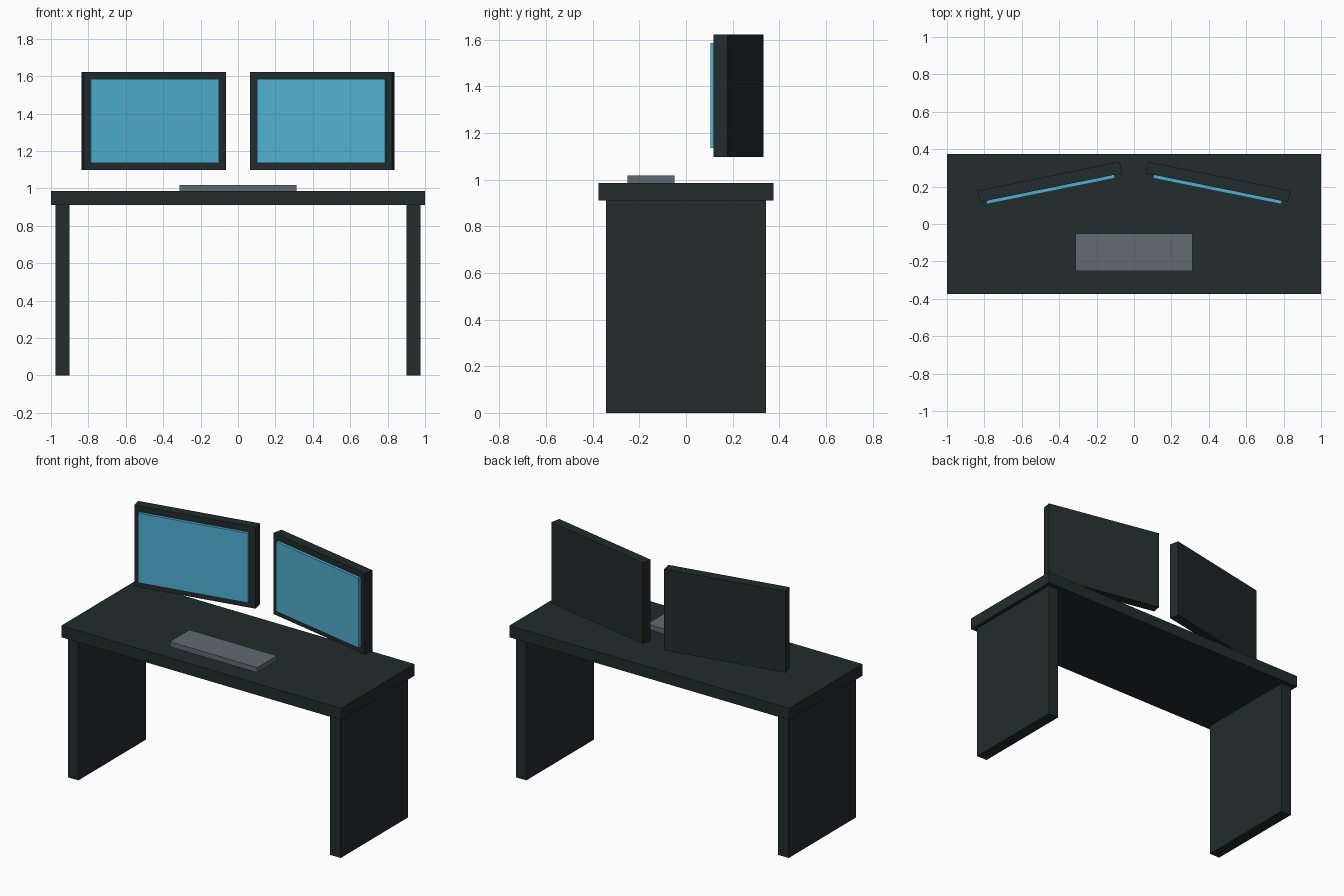
import bpy
from mathutils import Matrix, Vector

cube = bpy.data.objects.get("Cube")
if cube:
    bpy.data.objects.remove(cube, do_unlink=True)


def make_material(name, rgb):
    mat = bpy.data.materials.new(name)
    mat.use_nodes = True
    color = (*rgb, 1.0)
    mat.diffuse_color = color
    mat.node_tree.nodes["Principled BSDF"].inputs["Base Color"].default_value = color
    return mat


def box(name, size, center, mat, angle=0.0):
    """Box of a given size, turned about the vertical axis."""
    bpy.ops.mesh.primitive_cube_add(size=1, location=center, rotation=(0, 0, angle))
    obj = bpy.context.object
    obj.name = name
    obj.scale = size
    bpy.ops.object.transform_apply(location=False, rotation=False, scale=True)
    obj.data.materials.append(mat)
    return obj


dark = make_material("dark slate", (0.016, 0.025, 0.026))
blue = make_material("screen blue", (0.08, 0.43, 0.64))
grey = make_material("keyboard grey", (0.125, 0.138, 0.168))

# Desk top and keyboard
box("desk_top", (2.0, 0.75, 0.075), (0, 0, 0.9475), dark)
box("keyboard", (0.625, 0.2, 0.035), (0, -0.15, 1.0), grey)

# Mirrored side panels and inward-turned monitors
for side, sign in (("left", 1), ("right", -1)):
    box(side + "_leg_panel", (0.075, 0.6875, 0.912), (sign * 0.9375, 0, 0.456), dark)

    angle = -0.2 * sign
    center = Vector((sign * 0.45, 0.225, 1.36))
    box(side + "_monitor_case", (0.775, 0.0625, 0.525), center, dark, angle)

    # Screen plate standing slightly proud of the case
    offset = Matrix.Rotation(angle, 3, "Z") @ Vector((sign * 0.004, -0.04, 0))
    box(side + "_screen", (0.7, 0.02, 0.45), center + offset, blue, angle)
